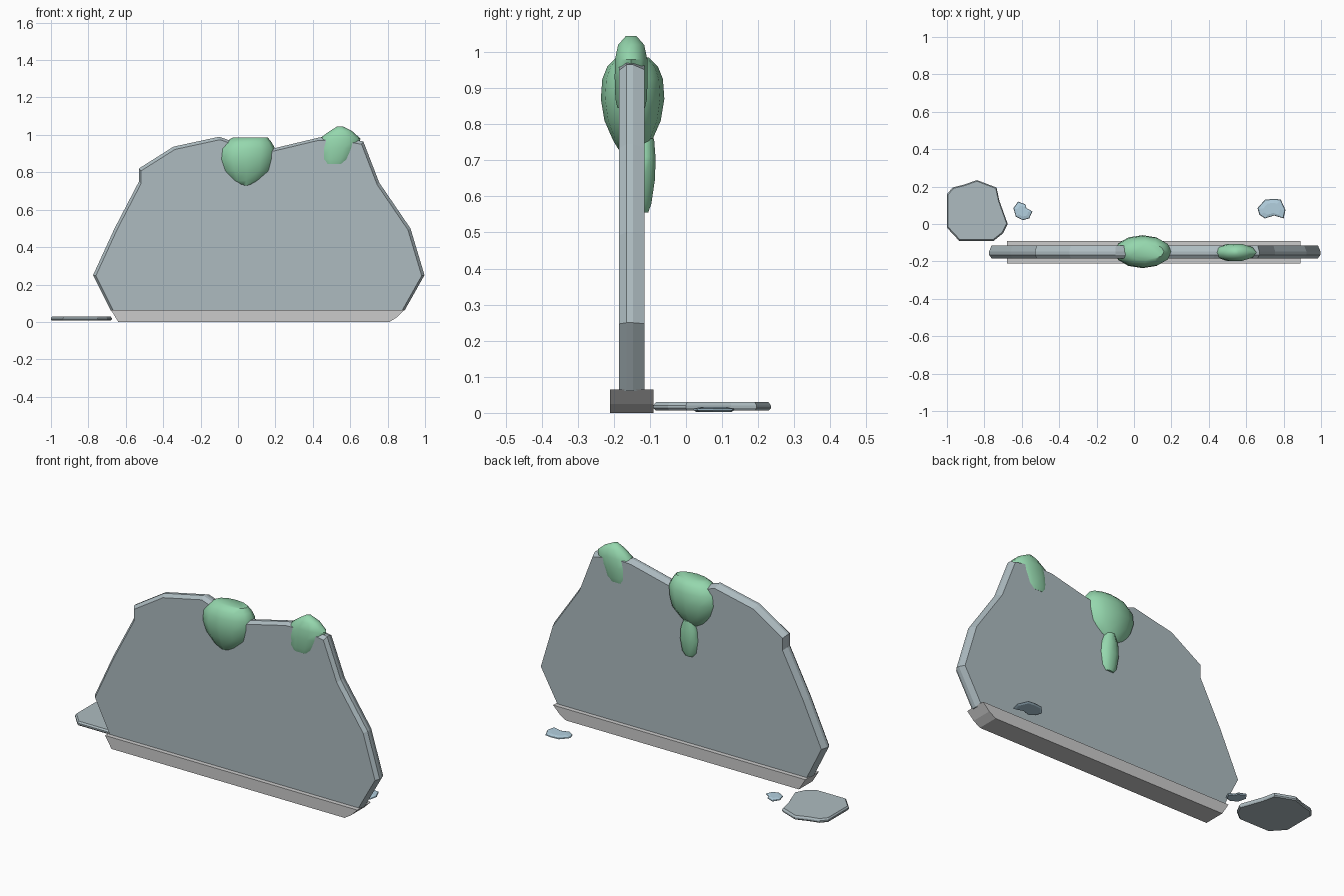
import bpy, bmesh, math

if "Cube" in bpy.data.objects:
    bpy.data.objects.remove(bpy.data.objects["Cube"])


def material(name, rgb):
    m = bpy.data.materials.new(name)
    m.diffuse_color = (*rgb, 1)
    m.use_nodes = True
    m.node_tree.nodes["Principled BSDF"].inputs["Base Color"].default_value = m.diffuse_color
    return m


STONE = material("stone", (0.42, 0.50, 0.53))
MOSS = material("moss", (0.30, 0.68, 0.42))
WATER = material("water", (0.45, 0.63, 0.74))


def loft(name, rings, mat=None, smooth=False):
    """Skin a stack of equal-length point rings and cap both ends."""
    bm = bmesh.new()
    loops = [[bm.verts.new(p) for p in r] for r in rings]
    n = len(loops[0])
    for a, b in zip(loops, loops[1:]):
        for i in range(n):
            j = (i + 1) % n
            bm.faces.new((a[i], a[j], b[j], b[i]))
    bm.faces.new(loops[0])
    bm.faces.new(loops[-1])
    bmesh.ops.recalc_face_normals(bm, faces=bm.faces)
    me = bpy.data.meshes.new(name)
    bm.to_mesh(me)
    bm.free()
    ob = bpy.data.objects.new(name, me)
    bpy.context.collection.objects.link(ob)
    if mat:
        me.materials.append(mat)
    if smooth:
        bpy.ops.object.select_all(action='DESELECT')
        ob.select_set(True)
        bpy.context.view_layer.objects.active = ob
        bpy.ops.object.shade_smooth_by_angle(angle=math.radians(50))
    return ob


def scaled(outline, s, c):
    return [(c[0] + (u - c[0]) * s, c[1] + (v - c[1]) * s) for u, v in outline]


def blob(name, levels, cy, sides=12):
    """levels: (z, xmin, xmax, half depth)"""
    rings = []
    for z, x0, x1, h in levels:
        rings.append([((x0 + x1) / 2 + (x1 - x0) / 2 * math.cos(2 * math.pi * i / sides),
                       cy + h * math.sin(2 * math.pi * i / sides), z) for i in range(sides)])
    return loft(name, rings, MOSS, True)


def flat_piece(name, outline, levels, mat):
    """levels: (z, scale about the middle)"""
    c = [sum(p[k] for p in outline) / len(outline) for k in (0, 1)]
    loft(name, [[(x, y, z) for x, y in scaled(outline, s, c)] for z, s in levels], mat)


# upright slab with chipped outline and chamfered rim
slab = [(-.68, .06), (-.775, .25), (-.66, .50), (-.53, .75), (-.53, .82), (-.345, .937),
        (-.10, .99), (-.03, .965), (.06, .90), (.20, .93), (.43, .985), (.53, .99), (.67, .965),
        (.755, .745), (.922, .50), (.997, .25), (.89, .06)]
loft("slab", [[(x, y, z) for x, z in scaled(slab, s, (.11, .06))]
              for y, s in ((-.185, .983), (-.165, 1), (-.147, 1), (-.115, .985))], STONE)

# plinth under the slab, ends sloping inwards
plinth = [(-.64, 0), (.81, 0), (.85, .025), (.89, .065), (-.68, .065)]
loft("plinth", [[(x, y, z) for x, z in plinth] for y in (-.21, -.09)])

# moss clumps over the top edge
blob("large_moss", [(.73, 0, .085, .039), (.755, -.045, .13, .054), (.81, -.085, .18, .078),
                    (.87, -.105, .195, .088), (.925, -.10, .20, .084),
                    (.96, -.07, .18, .07), (.985, -.03, .16, .045)], -.148)
blob("small_moss", [(.845, .44, .59, .04), (.87, .425, .615, .046), (.93, .425, .64, .048),
                    (.98, .435, .655, .047), (1.02, .49, .61, .038),
                    (1.045, .53, .56, .015)], -.152, 10)
# hanging drip on the rear face
blob("moss_drip", [(.555, .035, .085, .013), (.58, .015, .105, .022), (.65, .005, .115, .033),
                   (.71, .01, .11, .034), (.76, .03, .09, .03)], -.117, 10)

# fallen stone plate on the ground
flat_piece("ground_plate", [(-.84, .235), (-.735, .195), (-.72, .125), (-.675, 0), (-.70, -.05),
                            (-.75, -.09), (-.935, -.09), (-1, -.02), (-1, .16), (-.97, .195),
                            (-.91, .21)],
           ((.007, .97), (.013, 1), (.021, 1), (.03, .96)), STONE)

# small puddles
PUDDLE_Z = ((.003, .85), (.008, 1), (.012, .95), (.016, .6))
flat_piece("left_puddle", [(-.645, .085), (-.62, .12), (-.58, .105), (-.575, .085), (-.543, .067),
                           (-.56, .03), (-.595, .02), (-.632, .04)], PUDDLE_Z, WATER)
flat_piece("right_puddle", [(.66, .085), (.70, .13), (.75, .135), (.785, .13), (.81, .075),
                            (.80, .03), (.75, .045), (.70, .03), (.67, .05)], PUDDLE_Z, WATER)
